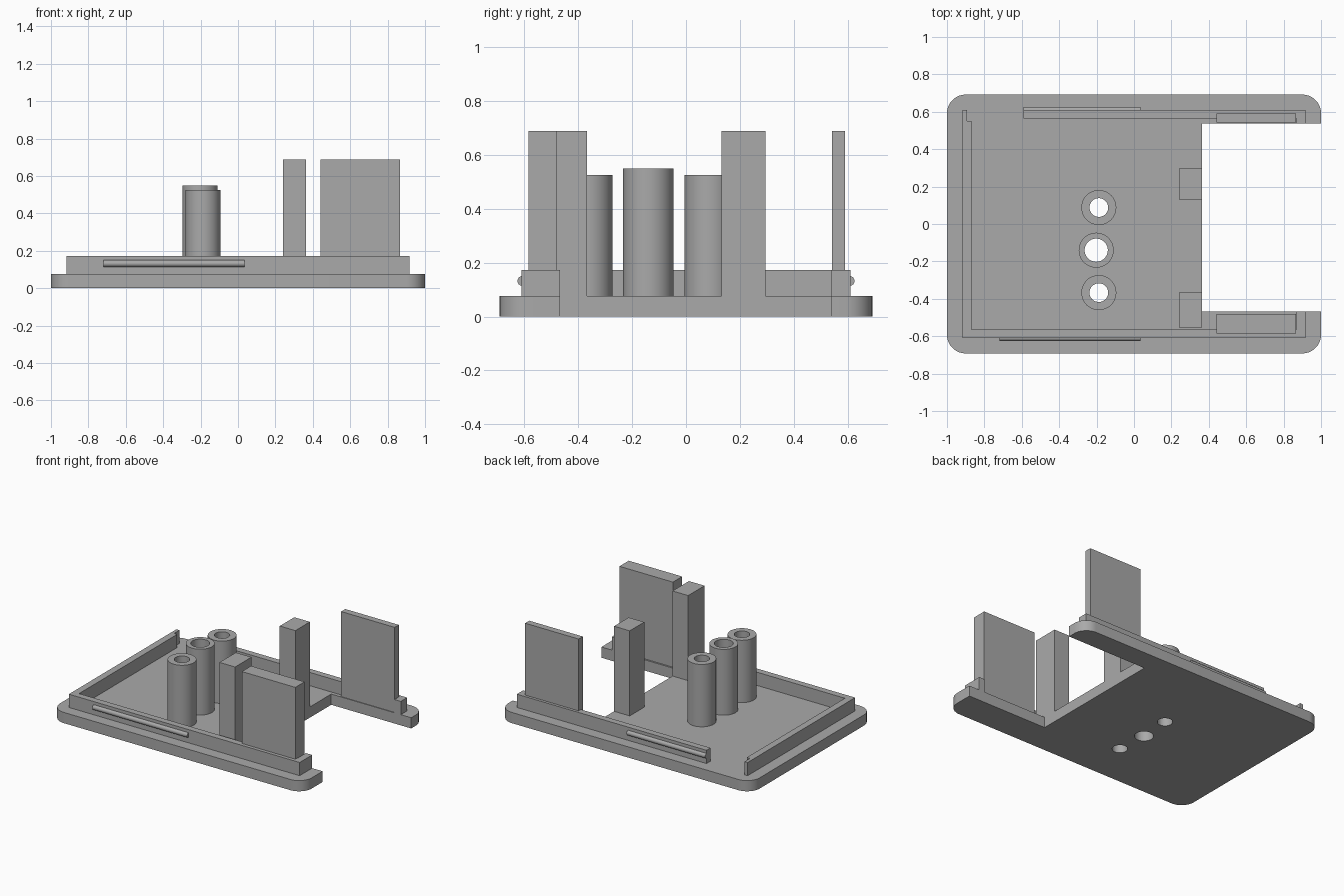
import bpy, bmesh, math

cube = bpy.data.objects.get("Cube")
if cube:
    bpy.data.objects.remove(cube, do_unlink=True)

grey = bpy.data.materials.new("plain grey")
grey.use_nodes = True
colour = (0.4, 0.4, 0.4, 1)
grey.diffuse_color = colour
grey.node_tree.nodes["Principled BSDF"].inputs["Base Color"].default_value = colour

PLATE, RIM, TALL = 0.077, 0.172, 0.688     # heights
NOTCH, LOW, HIGH = 0.364, -0.468, 0.538    # cut-out in the +x side


def finish(name, bm, smooth=False):
    bmesh.ops.recalc_face_normals(bm, faces=bm.faces)
    mesh = bpy.data.meshes.new(name)
    bm.to_mesh(mesh)
    bm.free()
    mesh.materials.append(grey)
    obj = bpy.data.objects.new(name, mesh)
    bpy.context.collection.objects.link(obj)
    bpy.ops.object.select_all(action="DESELECT")
    obj.select_set(True)
    bpy.context.view_layer.objects.active = obj
    if smooth:
        bpy.ops.object.shade_smooth_by_angle(angle=math.radians(35))
    return obj


def prism(name, outline, z0, z1, smooth=False):
    """Extrude a flat outline from z0 up to z1."""
    bm = bmesh.new()
    face = bm.faces.new([bm.verts.new((x, y, z0)) for x, y in outline])
    top = bmesh.ops.extrude_face_region(bm, geom=[face])["geom"]
    verts = [v for v in top if isinstance(v, bmesh.types.BMVert)]
    bmesh.ops.translate(bm, verts=verts, vec=(0, 0, z1 - z0))
    return finish(name, bm, smooth)


def block(name, x0, x1, y0, y1, z0, z1):
    return prism(name, [(x0, y0), (x1, y0), (x1, y1), (x0, y1)], z0, z1)


def arc(cx, cy, r, start, sweep, steps):
    return [(cx + r * math.cos(math.radians(start + sweep * i / steps)),
             cy + r * math.sin(math.radians(start + sweep * i / steps)))
            for i in range(steps + 1)]


def circle(cx, cy, r):
    return arc(cx, cy, r, 0, 360, 48)[:-1]


def tube(name, cx, cy, outer, inner, z0, z1):
    bm = bmesh.new()
    rings = [[bm.verts.new((x, y, z)) for x, y in circle(cx, cy, r)]
             for r, z in ((outer, z0), (outer, z1), (inner, z1), (inner, z0))]
    for a, b in zip(rings, rings[1:] + rings[:1]):
        for i in range(len(a)):
            j = (i + 1) % len(a)
            bm.faces.new((a[i], a[j], b[j], b[i]))
    return finish(name, bm, True)


# Base plate with rounded corners and the open notch
r, ex, ey = 0.1, 1.0, 0.692
outline = (arc(-ex + r, -ey + r, r, 180, 90, 10) + arc(ex - r, -ey + r, r, 270, 90, 10)
           + [(ex, LOW), (NOTCH, LOW), (NOTCH, HIGH), (ex, HIGH)]
           + arc(ex - r, ey - r, r, 0, 90, 10) + arc(-ex + r, ey - r, r, 90, 90, 10))
plate = prism("base_plate", outline, 0, PLATE, True)

# Three tubes, each with a hole running through the plate
for name, cx, cy, hole, top in (("front_tube", -0.188, -0.367, 0.05, 0.525),
                                ("middle_tube", -0.202, -0.14, 0.062, 0.55),
                                ("back_tube", -0.188, 0.088, 0.05, 0.525)):
    tube(name, cx, cy, 0.0935, hole, PLATE, top)
    cutter = prism("hole_cutter", circle(cx, cy, hole), -0.1, PLATE + 0.1)
    cutter.hide_render = True
    cut = plate.modifiers.new("hole", "BOOLEAN")
    cut.operation, cut.solver, cut.object = "DIFFERENCE", "EXACT", cutter
    bpy.ops.object.select_all(action="DESELECT")
    bpy.context.view_layer.objects.active = plate
    plate.select_set(True)
    bpy.ops.object.modifier_apply(modifier=cut.name)
    bpy.data.objects.remove(cutter, do_unlink=True)

# Rim: front run with the side wall and its thinned end, then the back run
ox, oy, ix, iy = 0.917, 0.61, 0.868, 0.564
prism("front_rim", [(-ox, -oy), (ox, -oy), (ox, LOW), (ix, LOW), (ix, -iy), (-ix, -iy),
                    (-ix, 0.55), (-0.893, 0.55), (-0.893, oy), (-ox, oy)], PLATE, RIM)
prism("back_rim", [(-0.59, iy), (ix, iy), (ix, HIGH), (ox, HIGH), (ox, oy), (-0.59, oy)],
      PLATE, RIM)

# Rounded snap ribs along the outer rim faces
for name, x0, x1, side in (("front_rib", -0.72, 0.034, -1), ("back_rib", -0.59, 0.034, 1)):
    bm = bmesh.new()
    bmesh.ops.create_cone(bm, cap_ends=True, segments=24, radius1=0.018, radius2=0.018,
                          depth=x1 - x0)
    for v in bm.verts:
        x, y, z = v.co
        v.co = ((x0 + x1) / 2 + z, side * 0.608 + y, 0.132 + x)
    finish(name, bm, True)

# Upright panels on the two arms
block("front_panel", 0.44, 0.865, -0.585, -0.48, PLATE, TALL)
block("back_panel", 0.44, 0.865, 0.543, 0.59, PLATE, TALL)

# Square posts at the notch edge
block("front_post", 0.24, NOTCH, -0.553, -0.367, PLATE, TALL)
block("back_post", 0.24, NOTCH, 0.131, 0.296, PLATE, TALL)
